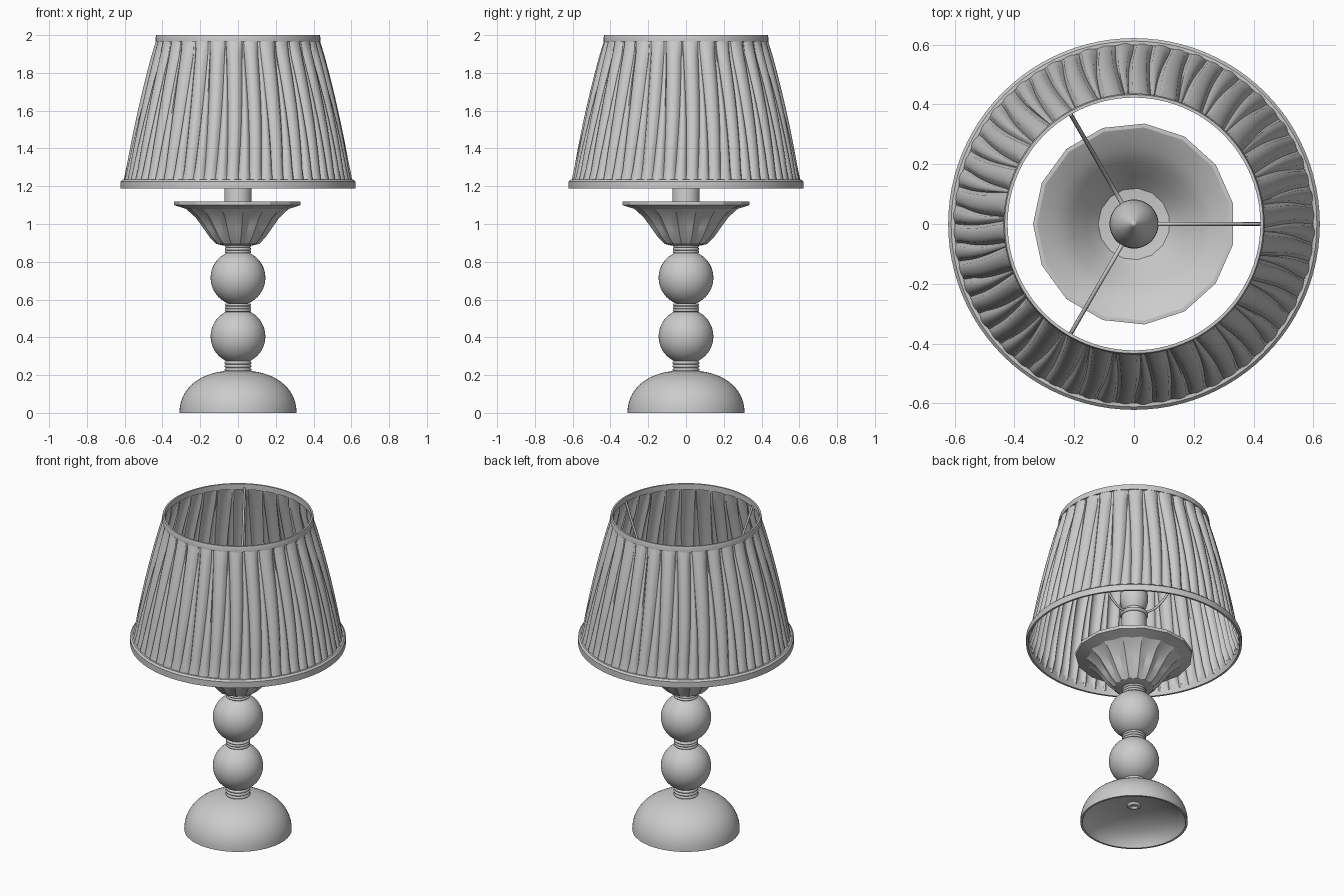
import bpy, bmesh
from math import sin, cos, pi, sqrt

if "Cube" in bpy.data.objects:
    bpy.data.objects.remove(bpy.data.objects["Cube"])


def make(name, rings, loop=False, angle=35):
    """Skin a list of point rings; a loop joins the last ring to the first."""
    bm = bmesh.new()
    rows = [[bm.verts.new(p) for p in r] for r in rings]
    n = len(rows[0])
    pairs = list(zip(rows, rows[1:] + rows[:1])) if loop else list(zip(rows, rows[1:]))
    for a, b in pairs:
        for i in range(n):
            j = (i + 1) % n
            bm.faces.new((a[i], a[j], b[j], b[i]))
    bmesh.ops.remove_doubles(bm, verts=bm.verts, dist=1e-5)
    bmesh.ops.recalc_face_normals(bm, faces=bm.faces)
    me = bpy.data.meshes.new(name)
    bm.to_mesh(me)
    bm.free()
    ob = bpy.data.objects.new(name, me)
    bpy.context.collection.objects.link(ob)
    bpy.ops.object.select_all(action='DESELECT')
    ob.select_set(True)
    bpy.context.view_layer.objects.active = ob
    bpy.ops.object.shade_smooth_by_angle(angle=angle * pi / 180)
    return ob


def lathe(name, prof, n=64, loop=False):
    return make(name, [[(r * cos(2 * pi * i / n), r * sin(2 * pi * i / n), z)
                        for i in range(n)] for r, z in prof], loop)


def torus(name, R, z, r):
    return lathe(name, [(R + r * cos(2 * pi * k / 12), z + r * sin(2 * pi * k / 12))
                        for k in range(12)], 48, True)


# Hollow domed base: rounded outside, shallow ceiling inside
dome = [(0.31 * cos(t) ** 0.85, 0.225 * sin(t) ** 0.95)
        for t in [pi / 2 * k / 16 for k in range(16)]] + [(0, 0.225)]
ceiling = [(0, 0.115), (0.08, 0.112), (0.16, 0.098), (0.23, 0.07), (0.28, 0.035), (0.298, 0)]
lathe("base", dome[::-1] + ceiling[::-1])
torus("base_nut", 0.028, 0.112, 0.012)

# Two balls separated by ringed necks
for k, z in enumerate((0.405, 0.715)):
    lathe("ball_%d" % k, [(0.145 * sin(pi * i / 24), z - 0.145 * cos(pi * i / 24))
                          for i in range(25)], 48)
for k, (z0, z1) in enumerate(((0.22, 0.275), (0.535, 0.58), (0.845, 0.89))):
    lathe("neck_%d" % k, [(0, z0), (0.063, z0), (0.063, z1), (0, z1)], 48)
    h = (z1 - z0) / 3
    for m in range(3):
        torus("neck_ring_%d_%d" % (k, m), 0.062, z0 + h * (m + 0.5), h / 2)

# Fluted cup: 15 sides, grooves fading out at the rim
SIDES = 15
cup = [(0.0, 0.885, 0), (0.075, 0.885, 0), (0.115, 0.895, 0.03), (0.15, 0.93, 0.06),
       (0.185, 0.98, 0.08), (0.225, 1.035, 0.07), (0.275, 1.08, 0.03), (0.338, 1.1, 0),
       (0.338, 1.12, 0), (0.325, 1.12, 0), (0.26, 1.085, 0), (0.21, 1.04, 0),
       (0.165, 0.98, 0), (0.12, 0.93, 0), (0.0, 0.915, 0)]
rings = []
for r, z, groove in cup:
    ring = []
    for i in range(SIDES * 2):
        a = pi + pi * i / SIDES
        q = r if i % 2 == 0 else r * cos(pi / SIDES) * (1 - groove)
        ring.append((q * cos(a), q * sin(a), z))
    rings.append(ring)
make("cup", rings, angle=20)

# Socket, collar and candle bulb
lathe("socket", [(0, 0.91), (0.072, 0.91), (0.072, 1.365), (0.06, 1.41), (0, 1.41)], 48)
torus("socket_collar", 0.07, 1.38, 0.012)
lathe("bulb", [(0, 1.395), (0.055, 1.4), (0.07, 1.43), (0.081, 1.47), (0.081, 1.5),
               (0.072, 1.55), (0.052, 1.6), (0.028, 1.64), (0.01, 1.67), (0, 1.685)], 40)

# Three curved arms carrying the shade
for k in range(3):
    cu = bpy.data.curves.new("shade_arm_%d" % k, 'CURVE')
    cu.dimensions = '3D'
    cu.bevel_depth = 0.007
    cu.bevel_resolution = 2
    cu.use_fill_caps = True
    path = [(0.07, 1.38), (0.13, 1.40), (0.2, 1.47), (0.28, 1.61), (0.36, 1.8), (0.425, 1.975)]
    sp = cu.splines.new('BEZIER')
    sp.bezier_points.add(len(path) - 1)
    for bp, (r, z) in zip(sp.bezier_points, path):
        bp.co = (r * cos(2 * pi * k / 3), r * sin(2 * pi * k / 3), z)
        bp.handle_left_type = bp.handle_right_type = 'AUTO'
    bpy.context.collection.objects.link(bpy.data.objects.new("shade_arm_%d" % k, cu))

# Pleated shade: narrow and wide folds alternate, even at the bottom
PLEATS, SUB, ROWS = 30, 6, 20
rings = []
for j in range(ROWS + 1):
    t = j / ROWS
    z = 1.21 + 0.77 * t
    R = 0.61 - 0.18 * t + 0.05 * t * (1 - t)
    fade = min(1, 6 * (1 - t) + 0.3, 5 * t + 0.5)
    ring = []
    for p in range(PLEATS):
        d = (0.42 * t ** 1.3) * (1 + 0.15 * sin(p * 2.4))
        for a, b, amp in ((-d, 1 + d, 0.02 + 0.008 * t), (1 + d, 2 - d, 0.02 * (1 - t) + 0.004)):
            for s in range(SUB):
                f = s / SUB
                u = a + (b - a) * f + 0.18 * sin(pi * t)
                ang = 2 * pi * (p + u / 2) / PLEATS
                r = R - 0.024 * fade + amp * fade * sqrt(sin(pi * f))
                ring.append((r * cos(ang), r * sin(ang), z))
    rings.append(ring)
make("pleated_shade", rings, angle=40)

# Bands along the shade rims
lathe("bottom_band", [(0.61, 1.187), (0.622, 1.187), (0.622, 1.225), (0.612, 1.235),
                      (0.6, 1.235)], 96, True)
lathe("top_band", [(0.423, 1.965), (0.437, 1.965), (0.437, 1.985), (0.433, 2.0),
                   (0.423, 2.0)], 96, True)
